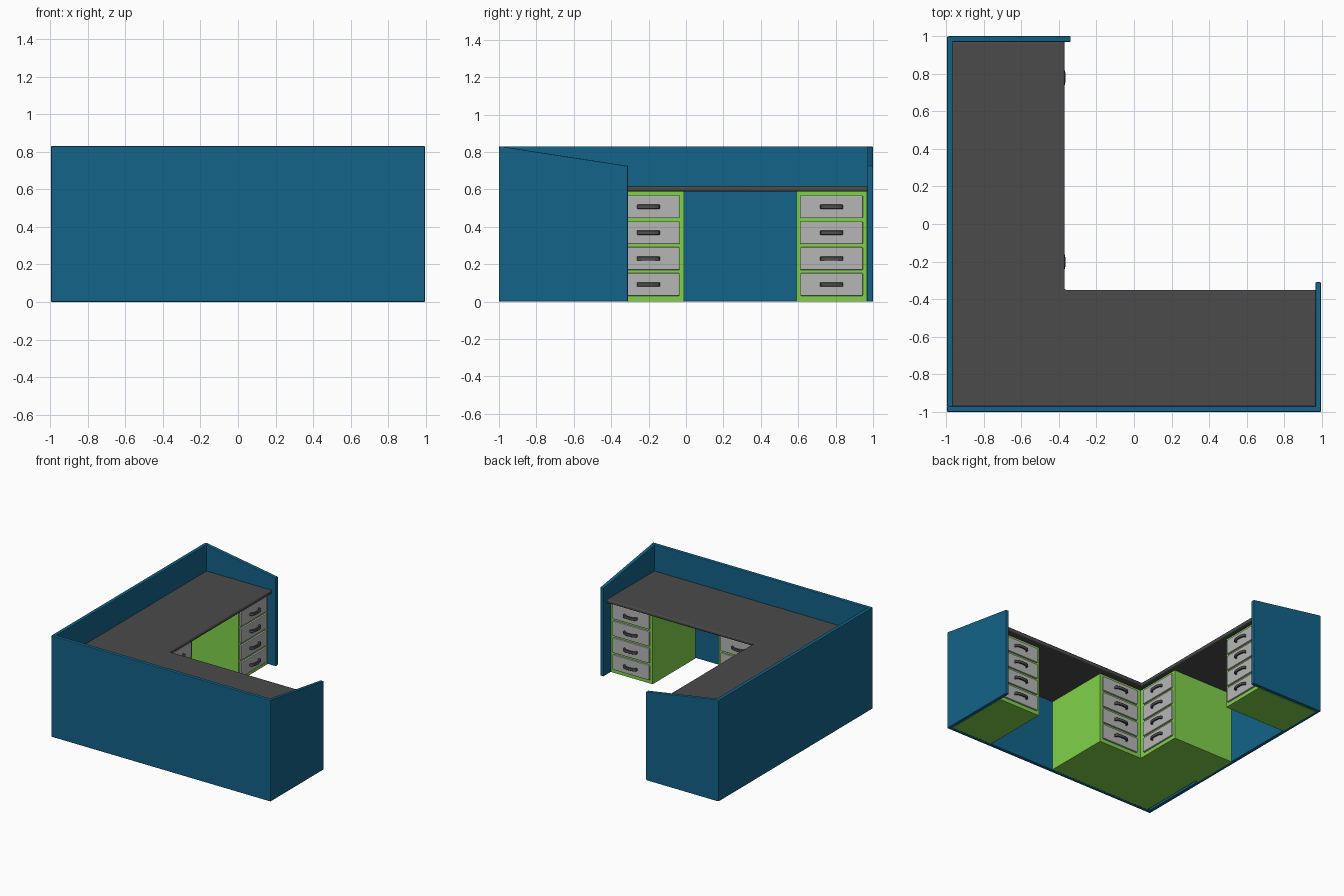
import bpy, bmesh
from math import radians, cos, sin, pi

if "Cube" in bpy.data.objects:
    bpy.data.objects.remove(bpy.data.objects["Cube"])


def material(name, rgb):
    m = bpy.data.materials.new(name)
    m.diffuse_color = (*rgb, 1)
    m.use_nodes = True
    m.node_tree.nodes["Principled BSDF"].inputs["Base Color"].default_value = m.diffuse_color
    return m


BLUE = material("blue_panel", (0.006, 0.125, 0.25))
GREEN = material("green_carcass", (0.22, 0.64, 0.07))
DARK = material("dark_top", (0.07, 0.07, 0.07))
LIGHT = material("drawer_grey", (0.47, 0.47, 0.47))
HANDLE = material("handle_grey", (0.08, 0.08, 0.08))


def prism(name, base, offset, mat, bevel=0.0, segments=2, swap=False):
    """Extrude a flat outline by an offset; swap exchanges x and y."""
    fix = (lambda p: (p[1], p[0], p[2])) if swap else (lambda p: p)
    bm = bmesh.new()
    face = bm.faces.new([bm.verts.new(fix(p)) for p in base])
    geom = bmesh.ops.extrude_face_region(bm, geom=[face])["geom"]
    bmesh.ops.translate(bm, vec=fix(offset),
                        verts=[v for v in geom if isinstance(v, bmesh.types.BMVert)])
    bmesh.ops.recalc_face_normals(bm, faces=bm.faces)
    mesh = bpy.data.meshes.new(name)
    bm.to_mesh(mesh)
    bm.free()
    mesh.materials.append(mat)
    ob = bpy.data.objects.new(name, mesh)
    bpy.context.collection.objects.link(ob)
    if bevel:
        b = ob.modifiers.new("bevel", "BEVEL")
        b.width, b.segments = bevel, segments
        b.limit_method = "ANGLE"
        b.angle_limit = radians(40)
    return ob


def box(name, x0, x1, y0, y1, z0, z1, mat, bevel=0.0, swap=False):
    base = [(x0, y0, z0), (x1, y0, z0), (x1, y1, z0), (x0, y1, z0)]
    return prism(name, base, (0, 0, z1 - z0), mat, bevel, swap=swap)


# Outer walls
box("front_wall", -0.995, 0.995, -1, -0.97, 0, 0.83, BLUE, 0.005)
box("left_wall", -0.995, -0.965, -0.972, 0.998, 0, 0.83, BLUE, 0.005)


# End walls with sloping tops
prism("right_end_wall", [(0.966, -0.995, 0), (0.966, -0.31, 0), (0.966, -0.31, 0.725),
                         (0.966, -0.97, 0.827), (0.966, -0.995, 0.83)],
      (0.029, 0, 0), BLUE, 0.005)
prism("back_end_wall", [(-0.99, 0.97, 0), (-0.337, 0.97, 0), (-0.337, 0.97, 0.725),
                        (-0.965, 0.97, 0.827), (-0.99, 0.97, 0.83)],
      (0, 0.03, 0), BLUE, 0.005)

# L-shaped worktop
prism("worktop", [(-0.967, -0.972, 0.588), (0.968, -0.972, 0.588), (0.968, -0.35, 0.588),
                  (-0.37, -0.35, 0.588), (-0.37, 0.972, 0.588), (-0.967, 0.972, 0.588)],
      (0, 0, 0.029), DARK, 0.009, 3)

FRONT = -0.41          # carcass front plane


def handle(name, cx, y, z, swap):
    # Bowed handle: outer arc and inner arc joined as one outline
    n, hw = 8, 0.062
    arc = lambda w, d: [(cx - w * cos(pi * i / n), y + d * sin(pi * i / n) ** 0.5, z - 0.011)
                        for i in range(n + 1)]
    outline = arc(hw, 0.034) + arc(hw - 0.014, 0.02)[::-1]
    prism(name, outline, (0, 0, 0.022), HANDLE, 0.003, swap=swap)


def pedestal(name, x0, x1, swap):
    # Carcass, four drawer fronts and handles
    box(name + "_carcass", x0, x1, -0.968, FRONT, 0, 0.589, GREEN, swap=swap)
    cx = (max(x0, -0.39) + x1) / 2
    for i in range(4):
        z = 0.0915 + 0.1385 * i
        tag = f"{name}_drawer_{i + 1}"
        box(tag, cx - 0.167, cx + 0.167, FRONT - 0.01, FRONT + 0.014,
            z - 0.061, z + 0.061, LIGHT, 0.005, swap)
        handle(tag + "_handle", cx, FRONT + 0.012, z, swap)


# One pair of pedestals per wing; the left wing swaps x and y
for wing, swap in (("front", False), ("left", True)):
    pedestal(wing + "_end", 0.59, 0.967, swap)
    pedestal(wing + "_corner", FRONT, -0.012, swap)

# Filler block in the inner corner
box("corner_filler", -0.945, FRONT, -0.968, FRONT, 0, 0.588, GREEN)
box("corner_back_strip", -0.966, -0.945, -0.968, FRONT, 0.02, 0.588, GREEN)

# Smooth only the rounded edges
for ob in bpy.context.collection.objects:
    if "handle" in ob.name or ob.name == "worktop":
        bpy.context.view_layer.objects.active = ob
        bpy.ops.object.select_all(action="DESELECT")
        ob.select_set(True)
        bpy.ops.object.shade_smooth_by_angle(angle=radians(35))
